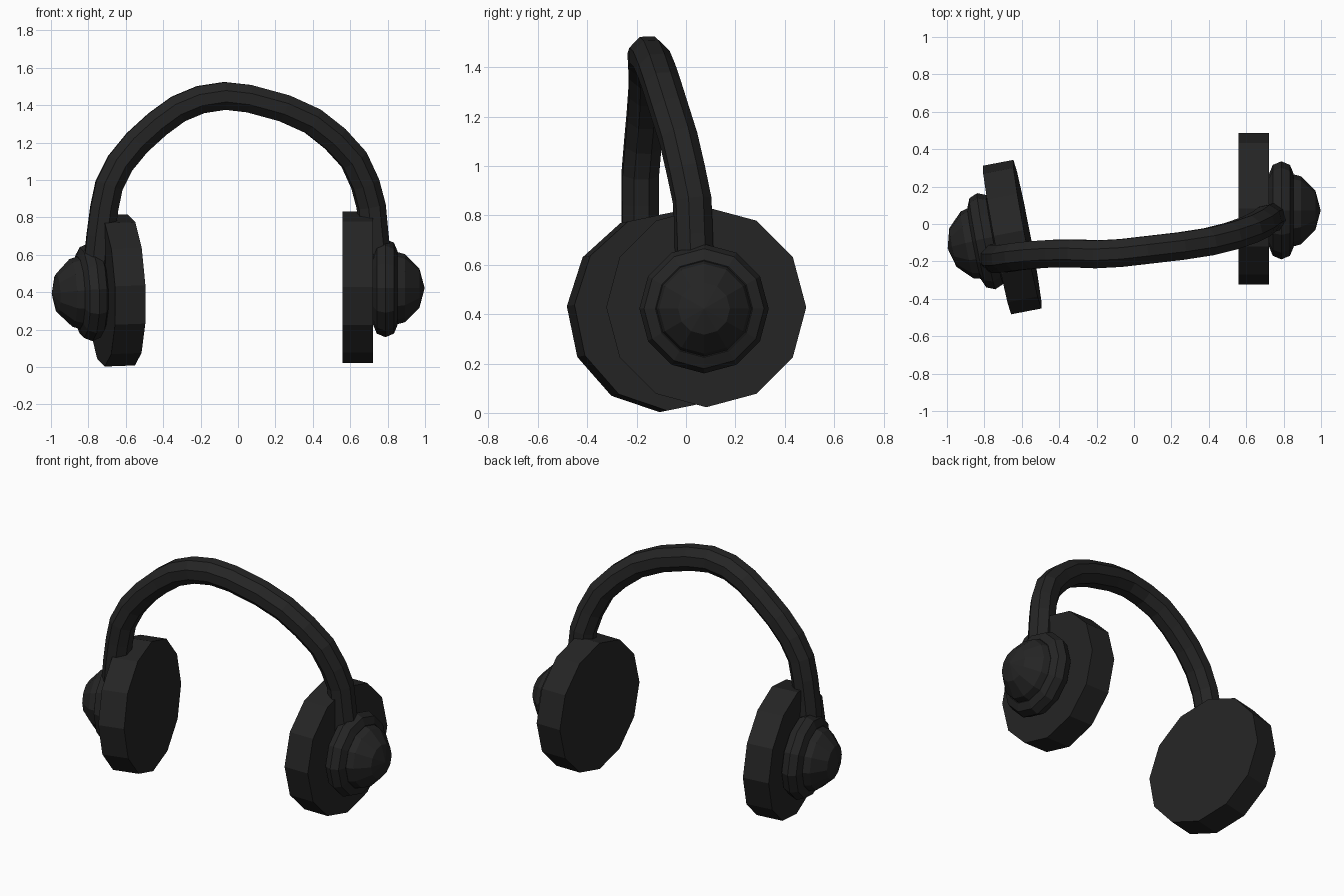
import bpy
from math import radians
from mathutils import Vector, Matrix

if "Cube" in bpy.data.objects:
    bpy.data.objects.remove(bpy.data.objects["Cube"])

black = bpy.data.materials.new("black_plastic")
black.diffuse_color = (0.018, 0.018, 0.018, 1)
black.use_nodes = True
black.node_tree.nodes["Principled BSDF"].inputs["Base Color"].default_value = black.diffuse_color


def finish(name, matrix):
    ob = bpy.context.object
    ob.name = name
    ob.matrix_world = matrix
    ob.data.materials.append(black)


def ear_cup(side, pad_centre, hub_centre, outward, spin):
    """Pad disc, ring and dome sharing one axis that points away from the head."""
    rot = Vector(outward).to_track_quat('Z', 'Y').to_matrix().to_4x4()
    # keep the vertical direction of the model as the local Y axis
    z = Vector(outward).normalized()
    x = Vector((0, 0, 1)).cross(z).normalized()
    y = z.cross(x)
    rot = Matrix((x, y, z)).transposed().to_4x4() @ Matrix.Rotation(radians(spin), 4, 'Z')
    pad = Matrix.Translation(pad_centre) @ rot
    hub = Matrix.Translation(hub_centre) @ rot
    bpy.ops.mesh.primitive_cylinder_add(vertices=12, radius=0.405, depth=0.165)
    finish(side + "_ear_pad", pad)
    bpy.ops.mesh.primitive_torus_add(major_segments=12, minor_segments=8,
                                     major_radius=0.197, minor_radius=0.065)
    finish(side + "_ear_ring", hub)
    bpy.ops.mesh.primitive_uv_sphere_add(segments=12, ring_count=6, radius=0.21)
    finish(side + "_ear_dome", hub)


# ear cups: the right one is straight, the left one is twisted
ear_cup("right", (0.64, 0.082, 0.428), (0.788, 0.073, 0.422), (1, 0, 0), 0)
ear_cup("left", (-0.651, -0.07, 0.41), (-0.79, -0.092, 0.40),
        (-0.98, -0.187, -0.037), 3.5)

# headband: eight-sided tube along a slightly skewed arch
path = [(-0.75, -0.18, 0.56), (-0.735, -0.185, 0.70), (-0.715, -0.185, 0.85),
        (-0.69, -0.185, 0.97), (-0.63, -0.175, 1.09), (-0.54, -0.165, 1.20),
        (-0.43, -0.158, 1.30), (-0.32, -0.157, 1.38), (-0.20, -0.162, 1.43),
        (-0.07, -0.155, 1.45), (0.06, -0.14, 1.435), (0.25, -0.118, 1.383),
        (0.40, -0.095, 1.315), (0.52, -0.065, 1.22), (0.62, -0.03, 1.11),
        (0.68, 0.0, 0.98), (0.712, 0.025, 0.86), (0.725, 0.03, 0.72),
        (0.74, 0.035, 0.58)]
curve = bpy.data.curves.new("headband", 'CURVE')
curve.dimensions = '3D'
curve.bevel_depth = 0.08
curve.bevel_resolution = 2
curve.use_fill_caps = True
spline = curve.splines.new('POLY')
spline.points.add(len(path) - 1)
for point, co in zip(spline.points, path):
    point.co = (*co, 1)
spline.use_smooth = False
curve.materials.append(black)
bpy.context.collection.objects.link(bpy.data.objects.new("headband", curve))
